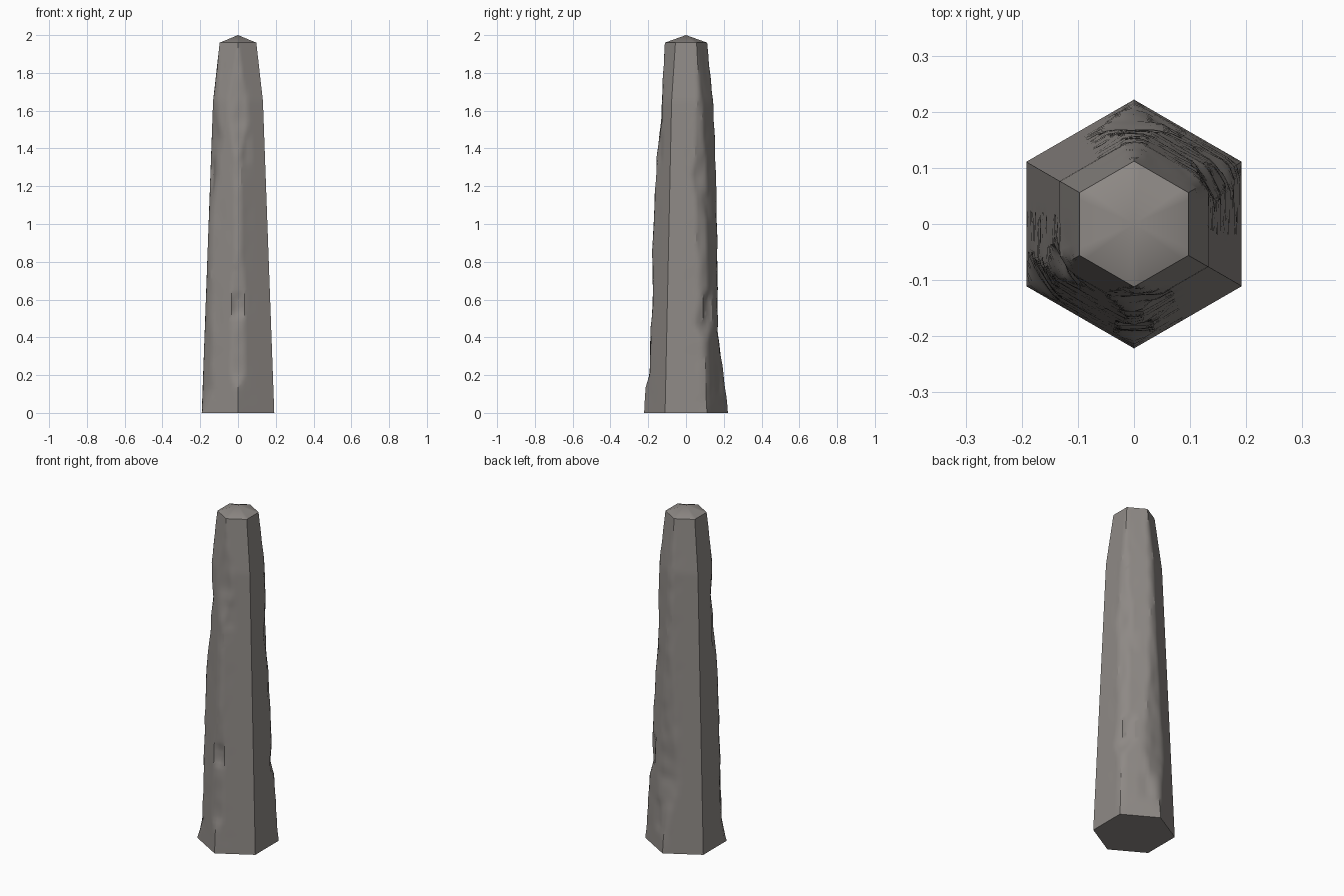
import bpy, bmesh, math
from mathutils import Vector, noise

if "Cube" in bpy.data.objects:
    bpy.data.objects.remove(bpy.data.objects["Cube"])


def lerp(profile, z):
    """Value at height z on a list of (z, value) points."""
    for (z0, v0), (z1, v1) in zip(profile, profile[1:]):
        if z <= z1:
            return v0 + (v1 - v0) * (z - z0) / (z1 - z0)
    return profile[-1][1]


# Distance of the six flats from the axis
FLAT = [(0, 0.192), (1.65, 0.132), (1.96, 0.097)]
# How far each worn corner reaches; corners not listed stay sharp
WORN = {
    30: [(0, .222), (.1, .212), (.38, .198), (.46, .176), (.62, .182), (.85, .17), (1.07, .16),
         (1.25, .145), (1.45, .149), (1.66, .144), (1.96, .112)],
    90: [(0, .222), (.08, .216), (.28, .187), (.43, .168), (.8, .166), (1.2, .16), (1.6, .147), (1.96, .112)],
    210: [(0, .222), (.06, .205), (.12, .192), (.59, .182), (1.0, .173), (1.25, .15), (1.45, .134),
          (1.66, .145), (1.96, .112)],
    270: [(0, .222), (.13, .214), (.2, .194), (.42, .187), (.65, .175), (.85, .179), (1.35, .155),
          (1.55, .131), (1.8, .121), (1.96, .112)],
}
# Chipped hollows: (angle, height, half angle, half height, depth)
CHIPS = [(270, .57, 11, .07, .012), (40, .55, 10, .1, .014), (203, 1.25, 9, .1, .01),
         (75, .2, 12, .1, .008), (45, 1.1, 10, .08, .006), (285, 1.4, 12, .09, .006)]


def radius(a, z):
    """Hexagon radius with worn corners and chips."""
    off = (a + 30) % 60 - 30            # angle from nearest face centre
    r = lerp(FLAT, z) / math.cos(math.radians(off))
    corner = (30 + 60 * math.floor(a / 60)) % 360
    p = Vector((math.cos(math.radians(a)) * 1.5, math.sin(math.radians(a)) * 1.5, z * 5))
    fade = min(1, z / 0.08, (1.96 - z) / 0.15)
    if corner in WORN:
        cap = lerp(WORN[corner], z) + 0.004 * fade * noise.noise(p * 2)
        d = math.radians(a - corner)
        r = min(r, cap / math.cos(d * 0.8))
        r -= 0.0025 * fade * max(0, noise.noise(p * 1.7)) * math.cos(d) ** 2
    for ca, cz, wa, wz, depth in CHIPS:
        q = max(abs((a - ca + 180) % 360 - 180) / wa, abs(z - cz) / wz)
        r -= depth * max(0, min(1, (1 - q) * 2))
    return r


# Pillar shaft with pointed cap
ANGLES = [c + o for c in range(30, 390, 60) for o in (-30, -22, -16, -11, -6, 0, 6, 11, 16, 22)]
LEVELS = [1.96 * i / 90 for i in range(91)]
bm = bmesh.new()
rings = []
for z in LEVELS:
    ring = []
    for a in ANGLES:
        r, t = radius(a % 360, z), math.radians(a)
        ring.append(bm.verts.new((r * math.cos(t), r * math.sin(t), z)))
    rings.append(ring)
n = len(ANGLES)
for lo, hi in zip(rings, rings[1:]):
    for i in range(n):
        j = (i + 1) % n
        bm.faces.new((lo[i], lo[j], hi[j], hi[i]))
apex = bm.verts.new((0, 0, 2))
for i in range(n):
    bm.faces.new((rings[-1][i], rings[-1][(i + 1) % n], apex))
bm.faces.new(rings[0][::-1])
mesh = bpy.data.meshes.new("stone_pillar")
bm.to_mesh(mesh)
bm.free()

pillar = bpy.data.objects.new("stone_pillar", mesh)
bpy.context.collection.objects.link(pillar)
stone = bpy.data.materials.new("warm grey stone")
stone.diffuse_color = (0.27, 0.25, 0.235, 1)
stone.use_nodes = True
stone.node_tree.nodes["Principled BSDF"].inputs["Base Color"].default_value = stone.diffuse_color
mesh.materials.append(stone)
bpy.context.view_layer.objects.active = pillar
pillar.select_set(True)
bpy.ops.object.shade_smooth_by_angle(angle=math.radians(28))
